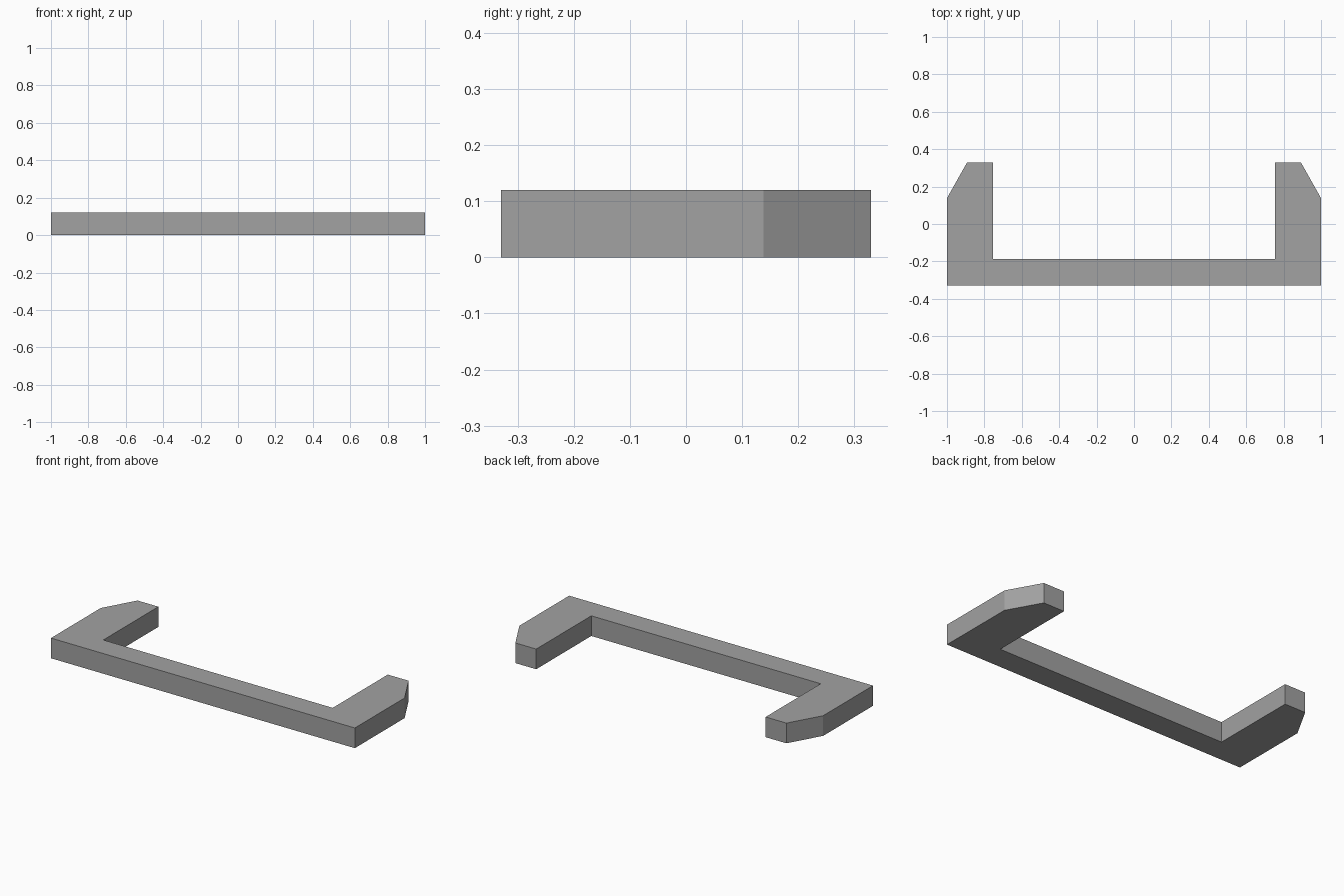
import bpy
import bmesh

if "Cube" in bpy.data.objects:
    bpy.data.objects.remove(bpy.data.objects["Cube"])

HEIGHT = 0.12

# Single flat grey
grey = bpy.data.materials.new("mid_grey")
grey.diffuse_color = (0.36, 0.36, 0.36, 1.0)
grey.use_nodes = True
grey.node_tree.nodes["Principled BSDF"].inputs["Base Color"].default_value = grey.diffuse_color

# Right half of the plan outline: thin front rail, arm with chamfered tip
right_half = [(1.0, -0.33), (1.0, 0.138), (0.892, 0.33), (0.755, 0.33), (0.755, -0.188)]
outline = right_half + [(-x, y) for x, y in reversed(right_half)]

# Bracket: one profile extruded upwards
bm = bmesh.new()
base = bm.faces.new([bm.verts.new((x, y, 0.0)) for x, y in outline])
result = bmesh.ops.extrude_face_region(bm, geom=[base], use_keep_orig=True)
top_verts = [g for g in result["geom"] if isinstance(g, bmesh.types.BMVert)]
bmesh.ops.translate(bm, verts=top_verts, vec=(0.0, 0.0, HEIGHT))
bmesh.ops.recalc_face_normals(bm, faces=bm.faces)

mesh = bpy.data.meshes.new("u_bracket")
bm.to_mesh(mesh)
bm.free()
mesh.materials.append(grey)
bpy.context.collection.objects.link(bpy.data.objects.new("u_bracket", mesh))
